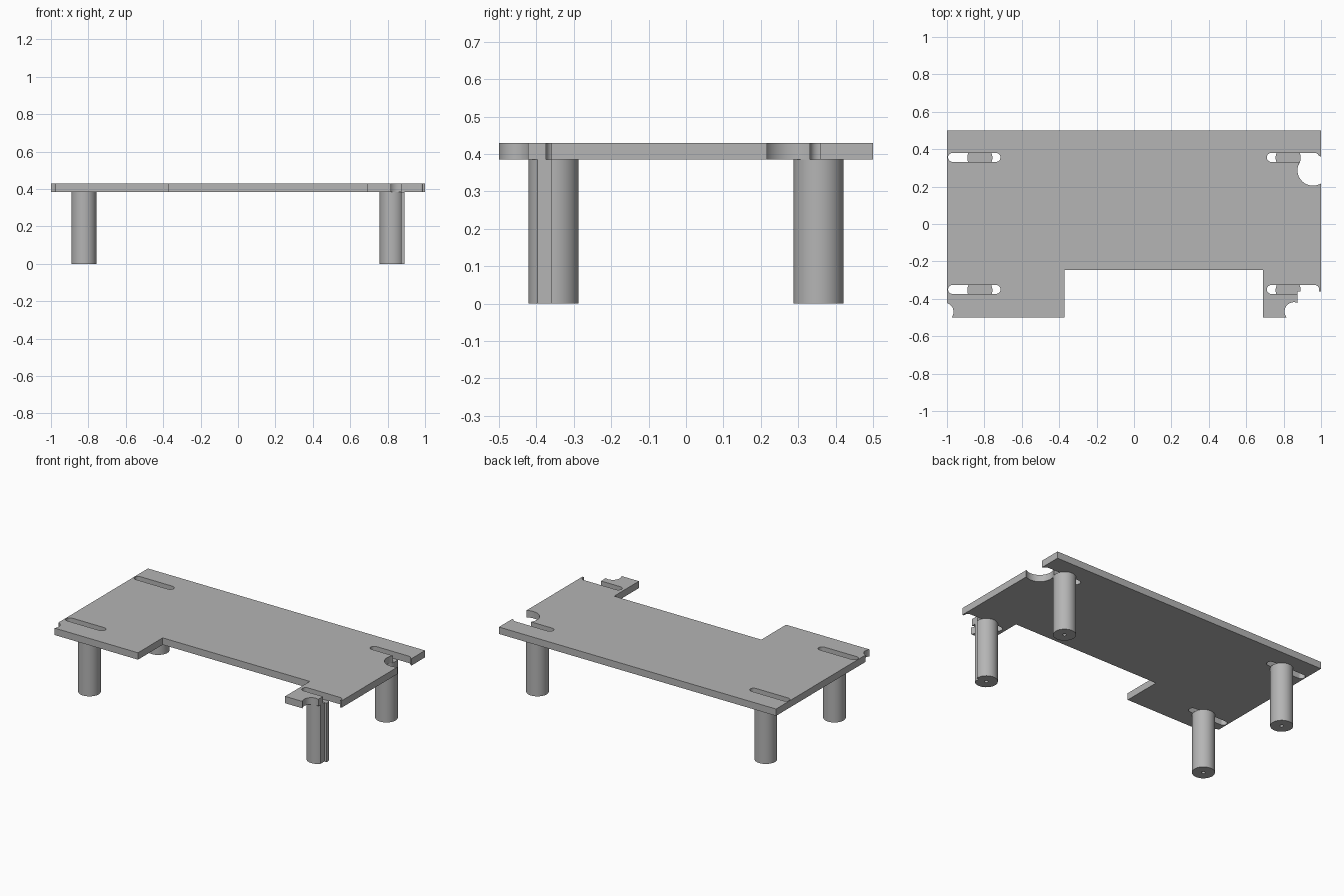
import bpy, bmesh
from math import cos, sin, pi, radians

cube = bpy.data.objects.get("Cube")
if cube:
    bpy.data.objects.remove(cube, do_unlink=True)

# Single flat material
grey = bpy.data.materials.new("plain grey")
grey.use_nodes = True
colour = (0.46, 0.46, 0.46, 1)
grey.diffuse_color = colour
grey.node_tree.nodes["Principled BSDF"].inputs["Base Color"].default_value = colour

PLATE_LOW, PLATE_TOP = 0.385, 0.43
LEG_X, LEG_Y, LEG_R = 0.824, 0.354, 0.067


def prism(name, outline, low, high):
    """Extrude a flat outline between two heights."""
    bm = bmesh.new()
    base = bm.faces.new([bm.verts.new((x, y, low)) for x, y in outline])
    top = bmesh.ops.extrude_face_region(bm, geom=[base])["geom"]
    verts = [v for v in top if isinstance(v, bmesh.types.BMVert)]
    bmesh.ops.translate(bm, vec=(0, 0, high - low), verts=verts)
    bmesh.ops.recalc_face_normals(bm, faces=bm.faces)
    mesh = bpy.data.meshes.new(name)
    bm.to_mesh(mesh)
    bm.free()
    mesh.materials.append(grey)
    obj = bpy.data.objects.new(name, mesh)
    bpy.context.collection.objects.link(obj)
    return obj


def arc(x, y, r, start, end, steps):
    angles = [start + (end - start) * i / steps for i in range(steps + 1)]
    return [(x + r * cos(a), y + r * sin(a)) for a in angles]


def circle(x, y, r, steps=48):
    return arc(x, y, r, 0, 2 * pi, steps)[:-1]


def slot(x0, x1, y, r):
    return (arc(x1 - r, y, r, -pi / 2, pi / 2, 12)
            + arc(x0 + r, y, r, pi / 2, 3 * pi / 2, 12))


def cut(obj, outline, low=-0.1, high=0.6):
    cutter = prism("cutter", outline, low, high)
    cutter.hide_render = True
    bpy.context.view_layer.objects.active = obj
    mod = obj.modifiers.new("cut", "BOOLEAN")
    mod.operation = "DIFFERENCE"
    mod.solver = "EXACT"
    mod.object = cutter
    bpy.ops.object.modifier_apply(modifier=mod.name)
    bpy.data.objects.remove(cutter, do_unlink=True)


def smooth(obj):
    bpy.ops.object.select_all(action="DESELECT")
    obj.select_set(True)
    bpy.context.view_layer.objects.active = obj
    bpy.ops.object.shade_smooth_by_angle(angle=radians(30))


corner = [(0.875, -0.6), (1.1, -0.6), (1.1, -0.36), (0.875, -0.36)]

# Plate with a wide recess along the front
plate = prism("plate", [(-1, -0.5), (-0.372, -0.5), (-0.372, -0.245),
                        (0.69, -0.245), (0.69, -0.5), (1, -0.5),
                        (1, 0.5), (-1, 0.5)], PLATE_LOW, PLATE_TOP)

# Mounting slots, edge bites and the missing corner
for y in (-0.35, 0.356):
    for x in (-0.994, 0.71):
        cut(plate, slot(x, x + 0.28, y, 0.024))
cut(plate, circle(0.957, 0.288, 0.083))
cut(plate, circle(-1.015, -0.47, 0.05))
cut(plate, circle(0.855, -0.468, 0.05))
cut(plate, corner)
smooth(plate)

# Four round legs with a screw hole underneath
for side, sx in (("left", 1), ("right", -1)):
    for end, sy in (("front", -1), ("back", 1)):
        leg = prism(f"{end}_{side}_leg", circle(sx * LEG_X, sy * LEG_Y, LEG_R),
                    0, PLATE_LOW)
        cut(leg, circle(sx * LEG_X, sy * LEG_Y, 0.011, 16), -0.1, 0.1)
        if sx > 0 and sy < 0:
            cut(leg, corner)
        smooth(leg)
